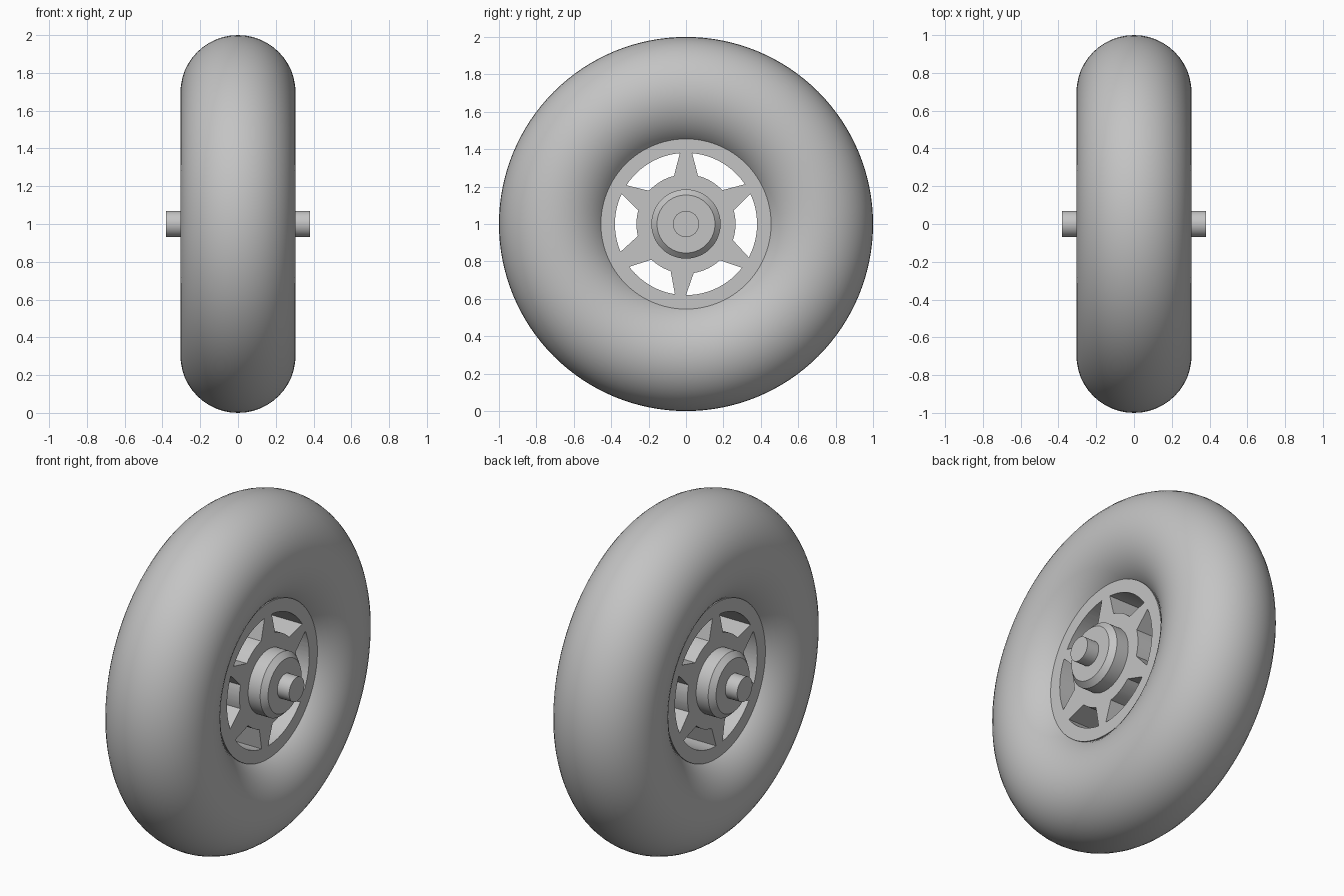
import bpy
import bmesh
from math import cos, sin, radians, pi
from mathutils import Matrix

if "Cube" in bpy.data.objects:
    bpy.data.objects.remove(bpy.data.objects["Cube"], do_unlink=True)

CENTRE = Matrix.Translation((0, 0, 1))

grey = bpy.data.materials.new("plain grey")
grey.diffuse_color = (0.55, 0.55, 0.55, 1)
grey.use_nodes = True
grey.node_tree.nodes["Principled BSDF"].inputs["Base Color"].default_value = (0.55, 0.55, 0.55, 1)


def finish(name, bm):
    """Turn a bmesh into a named object centred on the wheel axis."""
    bmesh.ops.remove_doubles(bm, verts=bm.verts, dist=1e-5)
    bmesh.ops.recalc_face_normals(bm, faces=bm.faces)
    mesh = bpy.data.meshes.new(name)
    bm.to_mesh(mesh)
    bm.free()
    mesh.materials.append(grey)
    obj = bpy.data.objects.new(name, mesh)
    obj.matrix_world = CENTRE
    bpy.context.collection.objects.link(obj)
    return obj


def activate(obj):
    bpy.ops.object.select_all(action="DESELECT")
    obj.select_set(True)
    bpy.context.view_layer.objects.active = obj


def smooth(obj):
    activate(obj)
    bpy.ops.object.shade_smooth_by_angle(angle=radians(25))


def lathe(name, profile, steps=96, closed=False):
    """Spin a profile of (x, radius) points round the x axis."""
    bm = bmesh.new()
    verts = [bm.verts.new((x, 0, r)) for x, r in profile]
    edges = [bm.edges.new(pair) for pair in zip(verts, verts[1:])]
    if closed:
        edges.append(bm.edges.new((verts[-1], verts[0])))
    bmesh.ops.spin(bm, geom=verts + edges, cent=(0, 0, 0), axis=(1, 0, 0),
                   angle=2 * pi, steps=steps, use_merge=True)
    return finish(name, bm)


def drum(name, half_width, radius, bevel_x=0, bevel_r=0):
    """Solid cylinder along x with optional chamfered rims."""
    edge = half_width - bevel_x
    side = [(half_width, 0), (half_width, radius - bevel_r)]
    if bevel_x:
        side.append((edge, radius))
    return lathe(name, side + [(-x, r) for x, r in reversed(side)])


# Tyre: a round ring
tube, ring = 0.305, 0.695
circle = [2 * pi * i / 48 for i in range(48)]
tyre = lathe("tyre", [(tube * cos(a), ring + tube * sin(a)) for a in circle],
             steps=128, closed=True)

# Rim: a thick disc with six slots between tapered spokes
rim = drum("rim", 0.195, 0.455)
slots = [(34, 85), (95, 147), (155, 203), (217, 261), (270, 322), (332, 385)]
bm = bmesh.new()
for start, end in slots:
    outline = []
    for radius, a, b in ((0.38, start, end), (0.265, end - 9, start + 9)):
        for i in range(13):
            angle = radians(a + (b - a) * i / 12)
            outline.append((-0.4, radius * cos(angle), radius * sin(angle)))
    face = bm.faces.new([bm.verts.new(p) for p in outline])
    extruded = bmesh.ops.extrude_face_region(bm, geom=[face], use_keep_orig=True)
    moved = [v for v in extruded["geom"] if isinstance(v, bmesh.types.BMVert)]
    bmesh.ops.translate(bm, verts=moved, vec=(0.8, 0, 0))
cutter = finish("slot_cutter", bm)
cutter.hide_render = True
cut = rim.modifiers.new("slots", "BOOLEAN")
cut.operation = "DIFFERENCE"
cut.solver = "EXACT"
cut.object = cutter
activate(rim)
bpy.ops.object.modifier_apply(modifier=cut.name)
bpy.data.objects.remove(cutter, do_unlink=True)

# Hub and axle
hub = drum("hub", 0.303, 0.185, 0.03, 0.03)
axle = drum("axle", 0.38, 0.07)

for part in (tyre, rim, hub, axle):
    smooth(part)
